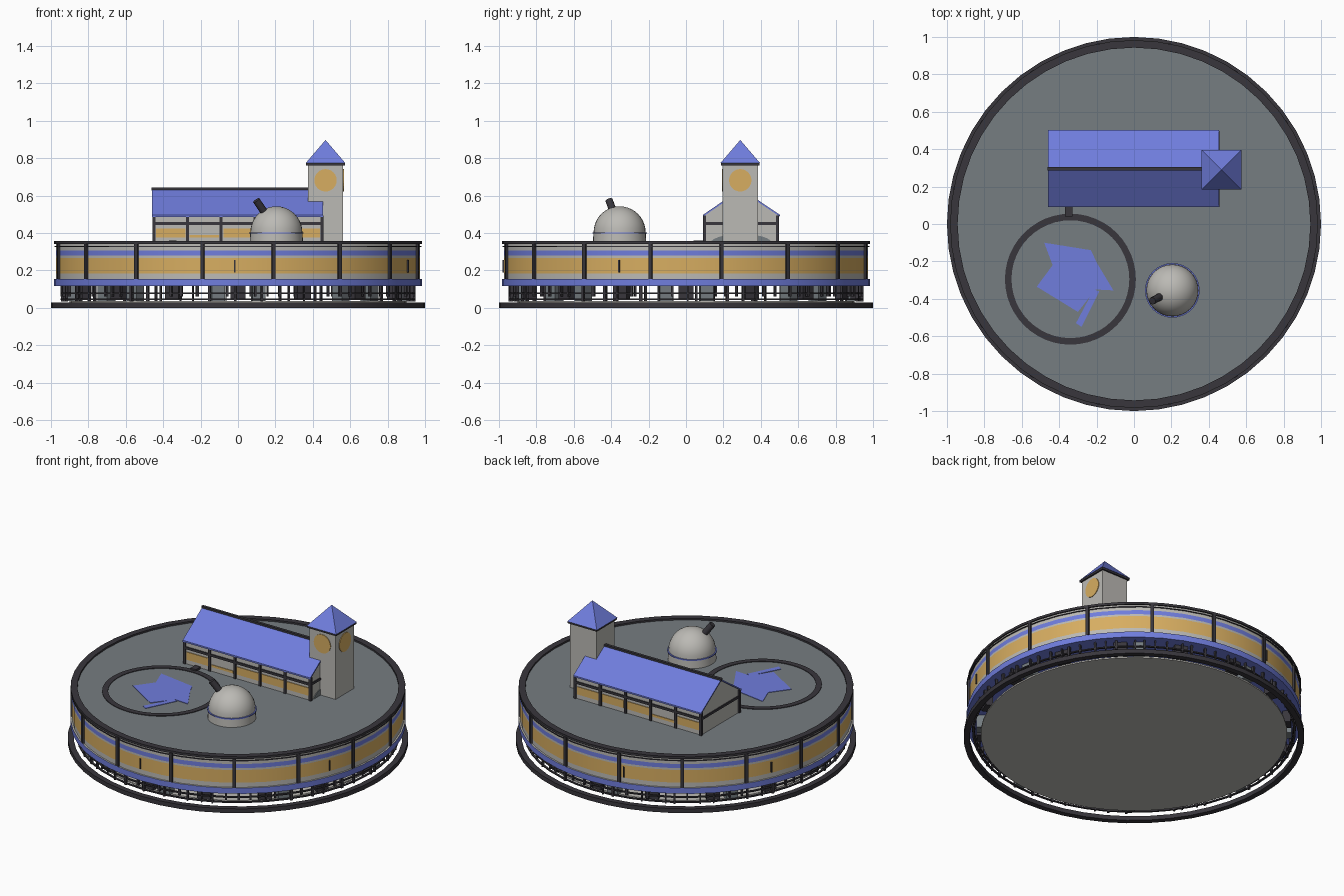
import bpy, bmesh, math, random
from mathutils import Vector, Matrix

random.seed(4)
if "Cube" in bpy.data.objects:
    bpy.data.objects.remove(bpy.data.objects["Cube"], do_unlink=True)


def material(name, *rgb):
    m = bpy.data.materials.new(name)
    m.use_nodes = True
    m.diffuse_color = (*rgb, 1)
    m.node_tree.nodes["Principled BSDF"].inputs["Base Color"].default_value = (*rgb, 1)
    return m


GREY = material("warm grey", 0.5, 0.49, 0.46)
SLATE = material("deck slate", 0.18, 0.205, 0.22)
DARK = material("dark trim", 0.04, 0.037, 0.045)
BLUE = material("periwinkle blue", 0.16, 0.205, 0.72)
GOLD = material("window gold", 0.68, 0.42, 0.12)


def finish(name, bm, mats, smooth=False):
    bmesh.ops.recalc_face_normals(bm, faces=bm.faces)
    me = bpy.data.meshes.new(name)
    bm.to_mesh(me)
    bm.free()
    ob = bpy.data.objects.new(name, me)
    bpy.context.collection.objects.link(ob)
    for m in mats:
        me.materials.append(m)
    if smooth:
        bpy.ops.object.select_all(action='DESELECT')
        ob.select_set(True)
        bpy.context.view_layer.objects.active = ob
        bpy.ops.object.shade_smooth_by_angle(angle=math.radians(35))
    return ob


def lathe(name, profile, mat, centre=(0, 0), segs=48, closed=False, rule=None, mats=None):
    """Spin an (r, z) profile about a vertical axis; rule picks a material from height."""
    bm = bmesh.new()
    verts = [bm.verts.new((r, 0, z)) for r, z in profile]
    pairs = list(zip(verts, verts[1:])) + ([(verts[-1], verts[0])] if closed else [])
    edges = [bm.edges.new(p) for p in pairs]
    bmesh.ops.spin(bm, geom=verts + edges, axis=(0, 0, 1), cent=(0, 0, 0),
                   steps=segs, angle=math.tau, use_duplicate=False)
    bmesh.ops.remove_doubles(bm, verts=bm.verts, dist=1e-4)
    if rule:
        for f in bm.faces:
            f.material_index = rule(f.calc_center_median().z)
    bmesh.ops.translate(bm, verts=bm.verts, vec=(*centre, 0))
    return finish(name, bm, mats or [mat], True)


def ring(name, r0, r1, z0, z1, mat, centre=(0, 0), segs=48):
    return lathe(name, [(r0, z0), (r1, z0), (r1, z1), (r0, z1)], mat, centre, segs, True)


def add_box(bm, x0, x1, y0, y1, z0, z1, angle=0):
    mat = (Matrix.Rotation(angle, 4, 'Z')
           @ Matrix.Translation(((x0 + x1) / 2, (y0 + y1) / 2, (z0 + z1) / 2))
           @ Matrix.Diagonal((x1 - x0, y1 - y0, z1 - z0, 1)))
    bmesh.ops.create_cube(bm, size=1, matrix=mat)


def boxes(name, mat, items):
    bm = bmesh.new()
    for it in items:
        add_box(bm, *it)
    return finish(name, bm, [mat])


def prism(name, points, offset, mat):
    """Extrude a polygon of 3D points along an offset."""
    bm = bmesh.new()
    f = bm.faces.new([bm.verts.new(p) for p in points])
    new = bmesh.ops.extrude_face_region(bm, geom=[f], use_keep_orig=True)["geom"]
    bmesh.ops.translate(bm, vec=offset, verts=[v for v in new if isinstance(v, bmesh.types.BMVert)])
    return finish(name, bm, [mat])


# Base: ground ring and floor plate
ring("ground_ring", 0.965, 1.0, 0, 0.028, DARK)
lathe("floor_plate", [(0, 0.027), (0.9, 0.027), (0.9, 0.036), (0, 0.036)], GREY)

# Open undercroft: blocks, uneven thin posts and rails
boxes("support_blocks", SLATE, [(0.86, 0.925, -0.035, 0.035, 0.036, 0.12,
                                 math.radians(-38 + 45 * i)) for i in range(8)])
boxes("dark_piers", DARK, [(0.88, 0.925, -0.04, 0.04, 0.045, 0.12,
                            math.radians(22.5 * i)) for i in range(16)])
posts = []
for i in range(80):
    w = random.uniform(0.003, 0.008)
    posts.append((0.935, 0.95, -w, w, random.choice((0.035, 0.06)), 0.12,
                  math.tau * (i + random.uniform(-0.3, 0.3)) / 80))
boxes("thin_posts", DARK, posts)
for z in (0.042, 0.075):
    ring("undercroft_rail", 0.937, 0.95, z, z + 0.007, DARK)

# Round hall wall, banded by height
BANDS = [(0.155, 1), (0.185, 0), (0.267, 2), (0.279, 0), (0.306, 1), (0.345, 0)]


def band(z):
    return next((i for top, i in BANDS if z < top), 0)


wall = [(0, 0.118), (0.984, 0.118), (0.984, 0.155), (0.974, 0.155)]
wall += [(0.974, top) for top, _ in BANDS[1:]] + [(0.94, 0.345)]
lathe("hall_wall", wall, GREY, rule=band, mats=[GREY, BLUE, GOLD])
ring("wall_ledge", 0.97, 0.98, 0.326, 0.331, DARK)
ring("roof_rim", 0.943, 0.983, 0.342, 0.357, DARK)
lathe("deck", [(0, 0.346), (0.96, 0.346), (0.96, 0.335)], SLATE)
boxes("wall_mullions", DARK, [(0.965, 0.984, -0.01, 0.01, 0.155, 0.345,
                               math.radians(11.25 + 22.5 * i)) for i in range(16)])
boxes("wall_slits", DARK, [(0.965, 0.98, -0.004, 0.004, 0.19, 0.255, math.radians(a))
                           for a in (-91, -21.5, 103, 156)])

# Deck pad with a painted marking
ring("pad_ring", 0.315, 0.35, 0.345, 0.35, DARK, (-0.34, -0.295))
boxes("pad_stub", DARK, [(-0.37, -0.33, 0.04, 0.09, 0.345, 0.36)])
marking = [(-0.48, -0.1), (-0.23, -0.14), (-0.2, -0.205), (-0.11, -0.355),
           (-0.205, -0.35), (-0.3, -0.47), (-0.52, -0.335), (-0.435, -0.22)]
stripe = [(-0.31, -0.53), (-0.28, -0.55), (-0.185, -0.36), (-0.215, -0.35)]
for name, pts in (("pad_marking", marking), ("pad_stripe", stripe)):
    prism(name, [(x, y, 0.345) for x, y in pts], (0, 0, 0.004), BLUE)

# Domed turret with a short barrel
DOME = (0.205, -0.355)
lathe("dome_drum", [(0.143, 0.34), (0.14, 0.4), (0, 0.4)], GREY, DOME, 32)
ring("dome_band", 0.13, 0.146, 0.397, 0.404, BLUE, DOME, 32)
arc = [(0.139 * math.cos(a), 0.404 + 0.139 * math.sin(a))
       for a in (math.pi / 2 * i / 10 for i in range(11))]
lathe("dome", arc, GREY, DOME, 32)
bm = bmesh.new()
start, end = Vector((0.155, -0.38, 0.49)), Vector((0.098, -0.411, 0.575))
bmesh.ops.create_cone(bm, cap_ends=True, segments=12, radius1=0.02, radius2=0.02,
                      depth=(end - start).length,
                      matrix=Matrix.Translation((start + end) / 2)
                      @ (end - start).to_track_quat('Z', 'Y').to_matrix().to_4x4())
finish("dome_barrel", bm, [DARK], True)

# Timbered long house
X0, X1, Y0, Y1, EAVE, RIDGE, MID = -0.45, 0.45, 0.1, 0.488, 0.5, 0.632, 0.295
prism("house_walls", [(X0, Y0, 0.34), (X0, Y1, 0.34), (X0, Y1, EAVE),
                      (X0, MID, RIDGE), (X0, Y0, EAVE)], (X1 - X0, 0, 0), GREY)
for name, y in (("front_roof", 0.09), ("back_roof", 0.503)):
    prism(name, [(-0.46, y, 0.497), (-0.46, MID, 0.637), (-0.46, MID, 0.627),
                 (-0.46, y, 0.487)], (0.915, 0, 0), BLUE)
boxes("roof_ridge", DARK, [(-0.463, 0.457, MID - 0.009, MID + 0.009, 0.628, 0.643)])
timbers, windows = [], []
bay = (X1 - X0) / 5
for y in (Y0, Y1):
    for i in range(6):
        x = X0 + bay * i
        timbers.append((x - 0.008, x + 0.008, y - 0.008, y + 0.008, 0.34, 0.495))
        if i < 5:
            top = 0.39 if i == 1 else 0.425
            windows.append((x + 0.012, x + bay - 0.012, y - 0.004, y + 0.004, 0.375, top))
    timbers.append((X0, X1, y - 0.007, y + 0.007, 0.443, 0.458))
for x in (X0, X1):
    timbers.append((x - 0.006, x + 0.006, Y0, Y1, 0.443, 0.458))
boxes("house_timbers", DARK, timbers)
boxes("house_windows", GOLD, windows)
arch = [(X1, MID + 0.165 * math.cos(a), 0.345 + 0.05 * math.sin(a))
        for a in (math.pi * i / 12 for i in range(13))]
prism("gable_arch", arch, (0.005, 0, 0), SLATE)

# Clock tower
TX, TY, HALF = 0.468, 0.29, 0.094
boxes("tower", GREY, [(TX - HALF, TX + HALF, TY - HALF, TY + HALF, 0.34, 0.77)])
boxes("tower_eave", DARK, [(TX - 0.104, TX + 0.104, TY - 0.104, TY + 0.104, 0.762, 0.774)])
bm = bmesh.new()
bmesh.ops.create_cone(bm, cap_ends=True, segments=4, radius1=0.106 * math.sqrt(2), radius2=0,
                      depth=0.124, matrix=Matrix.Translation((TX, TY, 0.836))
                      @ Matrix.Rotation(math.pi / 4, 4, 'Z'))
finish("tower_roof", bm, [BLUE])
for axis, spot in (('X', (TX, TY - HALF, 0.682)), ('Y', (TX + HALF, TY, 0.682))):
    bm = bmesh.new()
    bmesh.ops.create_cone(bm, cap_ends=True, segments=24, radius1=0.06, radius2=0.06, depth=0.008,
                          matrix=Matrix.Translation(spot) @ Matrix.Rotation(math.pi / 2, 4, axis))
    finish("clock_face", bm, [GOLD])
